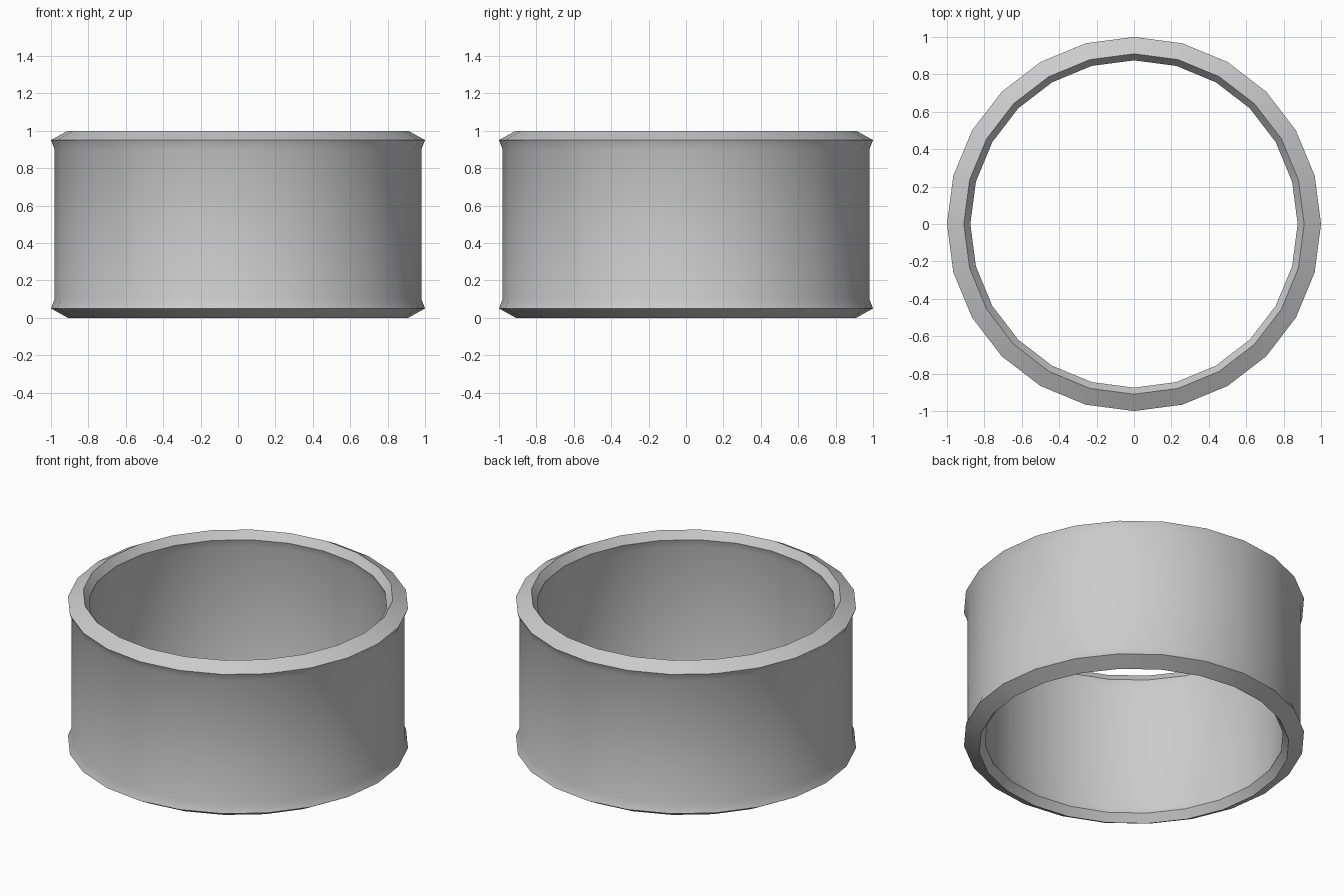
import bpy, bmesh, math

if "Cube" in bpy.data.objects:
    bpy.data.objects.remove(bpy.data.objects["Cube"])

SIDES = 24

# Upper half of the wall cross-section (radius, height), outside to inside
upper = [(0.98, 0.90), (1.0, 0.95), (0.91, 1.0), (0.875, 0.95), (0.89, 0.90)]
profile = upper + [(r, 1 - z) for r, z in reversed(upper)]

# Revolve the closed cross-section into a ring
bm = bmesh.new()
rings = []
for i in range(SIDES):
    a = 2 * math.pi * i / SIDES
    rings.append([bm.verts.new((r * math.cos(a), r * math.sin(a), z)) for r, z in profile])
n = len(profile)
for i in range(SIDES):
    cur, nxt = rings[i], rings[(i + 1) % SIDES]
    for j in range(n):
        k = (j + 1) % n
        bm.faces.new((cur[j], nxt[j], nxt[k], cur[k]))
bmesh.ops.recalc_face_normals(bm, faces=bm.faces)

mesh = bpy.data.meshes.new("ring_band")
bm.to_mesh(mesh)
bm.free()
band = bpy.data.objects.new("ring_band", mesh)
bpy.context.collection.objects.link(band)

# Smooth shading with crisp rim edges
bpy.context.view_layer.objects.active = band
band.select_set(True)
bpy.ops.object.shade_smooth_by_angle(angle=math.radians(50))
